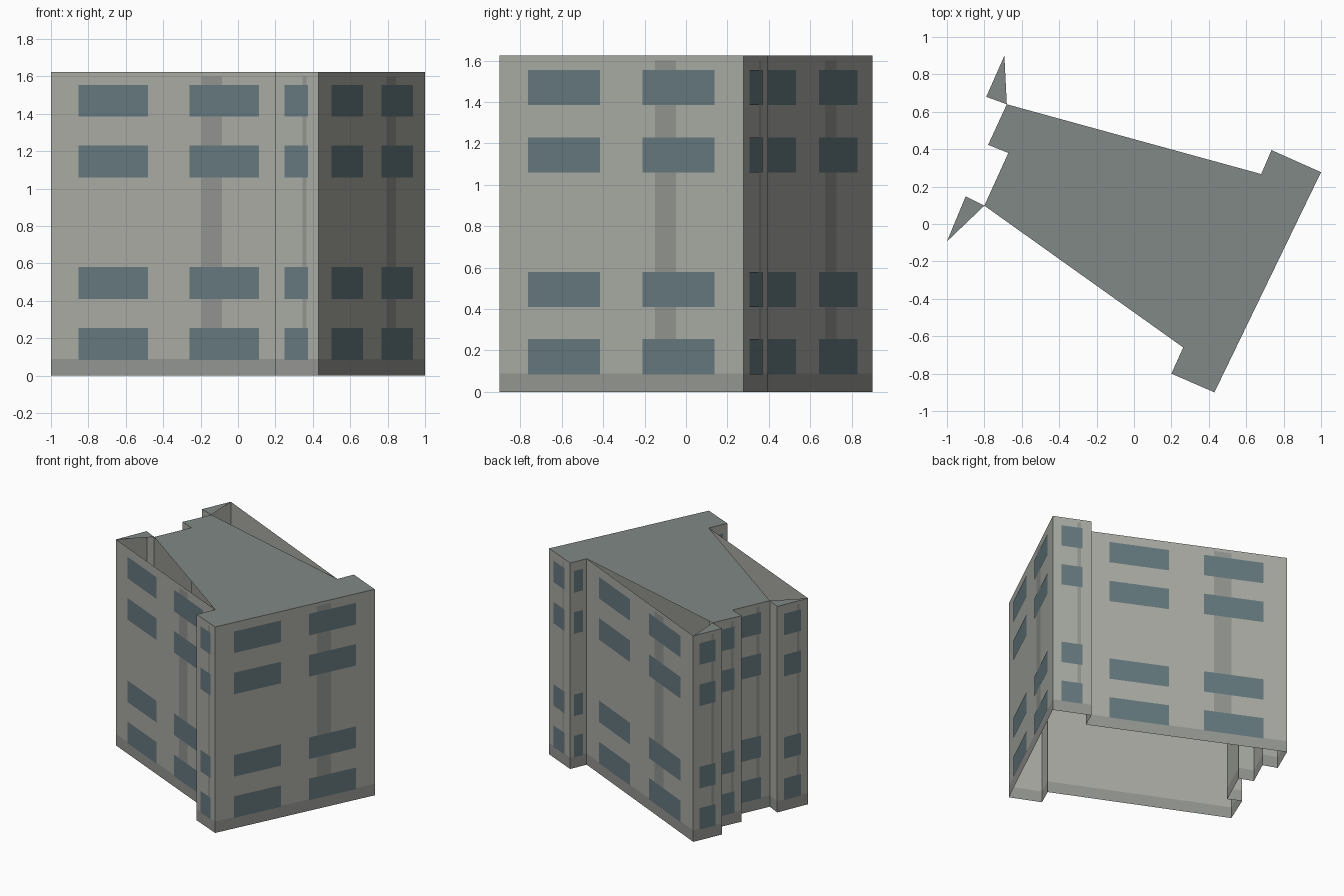
import bpy
from mathutils import Vector

if "Cube" in bpy.data.objects:
    bpy.data.objects.remove(bpy.data.objects["Cube"])

H, BASE = 1.625, 0.09          # roof height, plinth height
FLOORS = [0.085, 0.41, 1.06, 1.385]
WIN_H = 0.17

# Footprint, counter-clockwise from the front-left corner
P = [Vector(p) for p in [
    (-1, -.093), (.263, -.66), (.2, -.8), (.43, -.9), (1, .277), (.735, .395),
    (.68, .267), (-.693, .9), (-.79, .68), (-.68, .64), (-.78, .423),
    (-.672, .38), (-.8, .098), (-.9, .148)]]


def material(name, rgb):
    m = bpy.data.materials.new(name)
    m.diffuse_color = (*rgb, 1)
    m.use_nodes = True
    m.node_tree.nodes["Principled BSDF"].inputs["Base Color"].default_value = m.diffuse_color
    return m


def make(name, faces, mat):
    """One object from a list of faces, each a list of points."""
    verts, index = [], []
    for f in faces:
        index.append(list(range(len(verts), len(verts) + len(f))))
        verts += f
    me = bpy.data.meshes.new(name)
    me.from_pydata(verts, [], index)
    me.materials.append(mat)
    ob = bpy.data.objects.new(name, me)
    bpy.context.collection.objects.link(ob)


def panel(a, b, u0, u1, z0, z1, off=0):
    """Upright rectangle on the wall a-b, between fractions u0 and u1."""
    d = b - a
    n = Vector((d.y, -d.x)).normalized() * off
    p, q = a + d * u0 + n, a + d * u1 + n
    return [(p.x, p.y, z0), (q.x, q.y, z0), (q.x, q.y, z1), (p.x, p.y, z1)]


wall_mat = material("wall_grey", (.40, .41, .37))
base_mat = material("plinth_grey", (.30, .31, .29))
strip_mat = material("strip_grey", (.29, .30, .28))
glass_mat = material("window_blue", (.13, .19, .21))
roof_mat = material("roof_grey", (.22, .25, .24))

walls = list(zip(P, P[1:] + P[:1]))

# Outer walls and plinth, open underneath
make("walls", [panel(a, b, 0, 1, BASE, H) for a, b in walls], wall_mat)
make("plinth", [panel(a, b, 0, 1, 0, BASE) for a, b in walls], base_mat)

# Windows and vertical strips: two bays on long walls, one on short ones
windows, strips = [], []
for a, b in walls:
    length = (b - a).length
    if length < .125:
        continue
    bays = [(.118, .412), (.588, .882)] if length > .5 else [(.22, .76)]
    windows += [panel(a, b, u0, u1, z, z + WIN_H, .003)
                for u0, u1 in bays for z in FLOORS]
    if length > .2:
        strips.append(panel(a, b, .637, .724, BASE, 1.6, .0015))
make("windows", windows, glass_mat)
make("wall_strips", strips, strip_mat)

# Roof: main slab and two corner slivers, with the two triangular gaps left open
roof = [[12, 1, 2, 3, 4, 5, 6, 9, 10, 11], [0, 12, 13], [7, 8, 9]]
make("roof", [[(P[i].x, P[i].y, H) for i in f] for f in roof], roof_mat)
